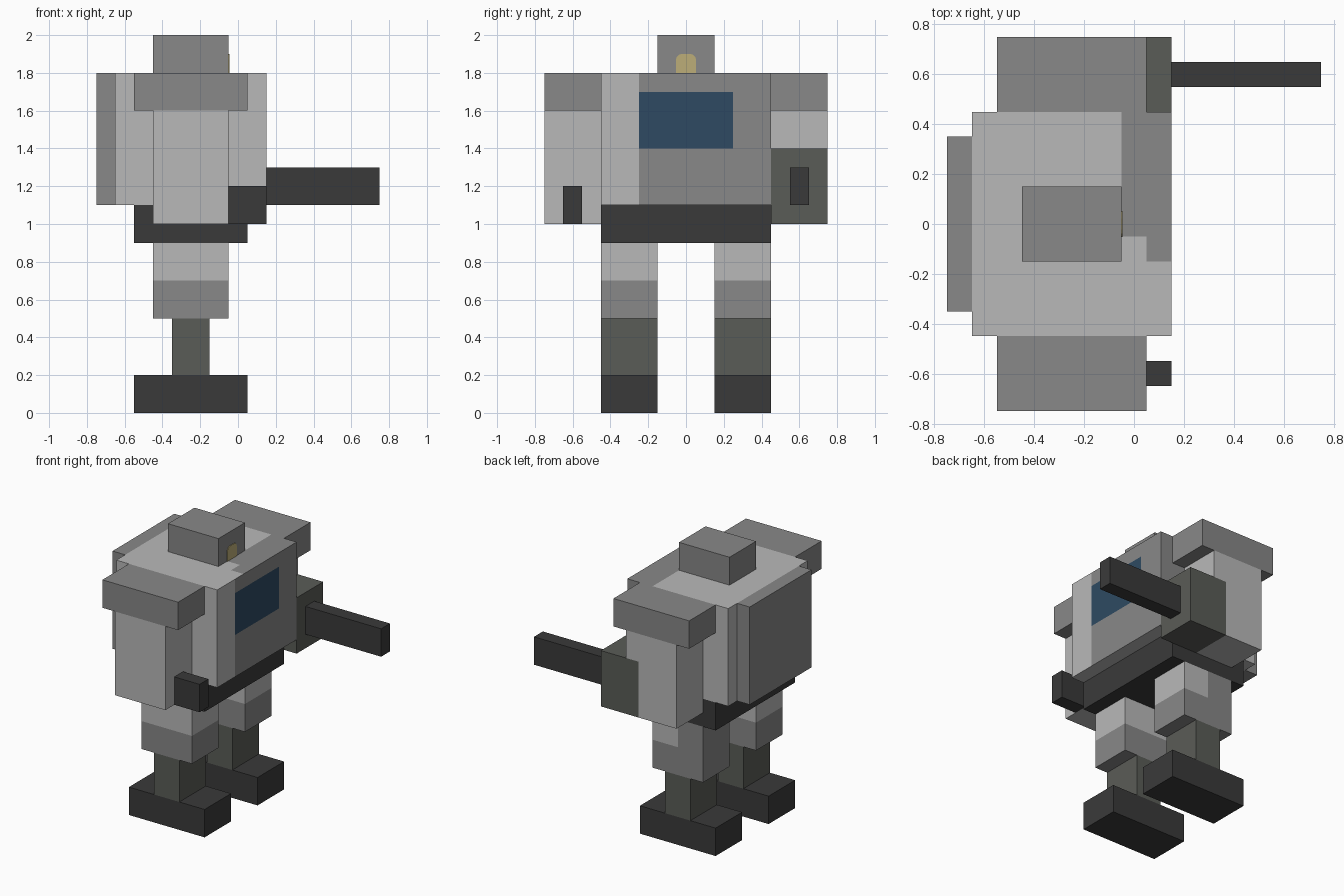
import bpy, bmesh, math
from mathutils import Vector

cube = bpy.data.objects.get("Cube")
if cube:
    bpy.data.objects.remove(cube, do_unlink=True)


def linear(c):
    c /= 255
    return c / 12.92 if c <= 0.04045 else ((c + 0.055) / 1.055) ** 2.4


def material(name, r, g, b):
    col = (linear(r), linear(g), linear(b), 1)
    m = bpy.data.materials.new(name)
    m.diffuse_color = col
    m.use_nodes = True
    bsdf = m.node_tree.nodes["Principled BSDF"]
    bsdf.inputs["Base Color"].default_value = col
    bsdf.inputs["Roughness"].default_value = 0.8
    return m


LIGHT = material("light grey", 185, 185, 185)
MID = material("mid grey", 136, 136, 136)
DARK = material("charcoal", 58, 58, 58)
GREEN = material("greenish grey", 90, 92, 87)
BLUE = material("window blue", 46, 74, 98)
YELLOW = material("visor yellow", 188, 174, 120)


def finish(name, bm, mats):
    me = bpy.data.meshes.new(name)
    bm.to_mesh(me)
    bm.free()
    for m in mats:
        me.materials.append(m)
    ob = bpy.data.objects.new(name, me)
    bpy.context.collection.objects.link(ob)
    return ob


def box(name, x, y, z, mats, cuts=(), rule=None):
    """Box from (min, max) ranges; cuts are (axis, value); rule picks a material per face."""
    bm = bmesh.new()
    bmesh.ops.create_cube(bm, size=1)
    for v in bm.verts:
        v.co = [(r[0] + r[1]) / 2 + c * (r[1] - r[0]) for r, c in zip((x, y, z), v.co)]
    for axis, value in cuts:
        no = Vector((0, 0, 0))
        no[axis] = 1
        bmesh.ops.bisect_plane(bm, geom=bm.verts[:] + bm.edges[:] + bm.faces[:],
                               plane_co=no * value, plane_no=no)
    bm.normal_update()
    if rule:
        for f in bm.faces:
            f.material_index = rule(f.calc_center_median(), f.normal)
    return finish(name, bm, mats)


# Legs
def right_thigh_rule(c, n):
    return 0 if c.z > 0.7 else 1


def left_thigh_rule(c, n):
    return 0 if c.z > 0.7 and c.x > -0.25 else 1


for side, y, rule in (("right", (-0.45, -0.15), right_thigh_rule),
                      ("left", (0.15, 0.45), left_thigh_rule)):
    box(side + "_foot", (-0.55, 0.05), y, (0, 0.2), [DARK])
    box(side + "_shin", (-0.35, -0.15), y, (0.2, 0.5), [GREEN])
    box(side + "_thigh", (-0.45, -0.05), y, (0.5, 0.9), [LIGHT, MID],
        [(2, 0.7), (0, -0.25)], rule)

# Hips
box("hips", (-0.55, 0.05), (-0.45, 0.45), (0.9, 1.1), [DARK])


# Torso with window and two-tone panels
def torso_rule(c, n):
    if n.x > 0.5:
        if abs(c.y) < 0.25 and 1.4 < c.z < 1.7:
            return 2
        return 1 if c.y > -0.25 else 0
    if n.z > 0.5:
        return 1 if (c.x > -0.05 and c.y > -0.05) or (c.x > 0.05 and c.y > -0.15) else 0
    if n.y > 0.5:
        return 1 if c.x > -0.05 else 0
    return 0


box("torso", (-0.65, 0.15), (-0.45, 0.45), (1.1, 1.8), [LIGHT, MID, BLUE],
    [(0, -0.05), (0, 0.05), (1, -0.25), (1, -0.15), (1, -0.05), (1, 0.25), (2, 1.4), (2, 1.7)],
    torso_rule)
box("backpack", (-0.75, -0.65), (-0.35, 0.35), (1.1, 1.8), [MID])

# Head with a round-topped visor plate
box("head", (-0.45, -0.05), (-0.15, 0.15), (1.8, 2.0), [MID])
bm = bmesh.new()
outline = [(-0.053, 1.8), (0.053, 1.8)]
for cy, start in ((0.023, 0), (-0.023, 90)):
    for k in range(4):
        a = math.radians(start + k * 30)
        outline.append((cy + 0.03 * math.cos(a), 1.87 + 0.03 * math.sin(a)))
face = bm.faces.new([bm.verts.new((-0.05, y, z)) for y, z in outline])
top = bmesh.ops.extrude_face_region(bm, geom=[face])
bmesh.ops.translate(bm, vec=(0.004, 0, 0),
                    verts=[v for v in top["geom"] if isinstance(v, bmesh.types.BMVert)])
bmesh.ops.recalc_face_normals(bm, faces=bm.faces[:])
finish("visor", bm, [YELLOW])

# Shoulders and arms
for side, y in (("right", (-0.75, -0.45)), ("left", (0.45, 0.75))):
    box(side + "_shoulder", (-0.55, 0.05), y, (1.6, 1.8), [MID])

box("right_arm", (-0.45, -0.05), (-0.75, -0.45), (1.0, 1.6), [LIGHT])
box("right_hand", (-0.05, 0.15), (-0.65, -0.55), (1.0, 1.2), [DARK])
box("left_arm", (-0.45, -0.05), (0.45, 0.75), (1.0, 1.6), [LIGHT, GREEN],
    [(0, -0.15), (2, 1.4)], lambda c, n: 1 if c.x > -0.15 and c.z < 1.4 else 0)
box("gun_housing", (-0.05, 0.15), (0.45, 0.75), (1.0, 1.4), [GREEN])
box("gun_barrel", (0.15, 0.75), (0.55, 0.65), (1.1, 1.3), [DARK])
